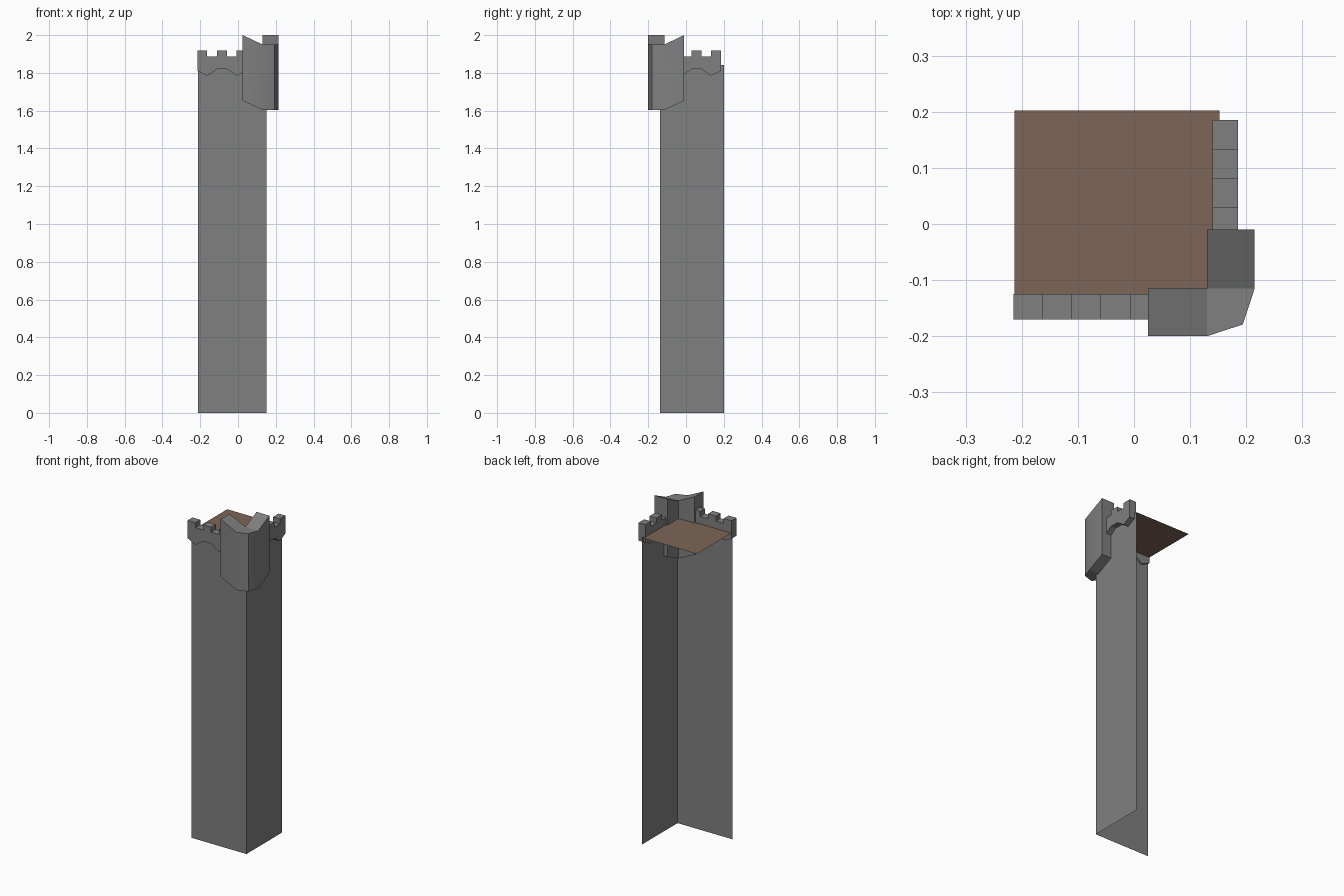
import bpy, bmesh, math

if "Cube" in bpy.data.objects:
    bpy.data.objects.remove(bpy.data.objects["Cube"])


def material(name, rgb):
    m = bpy.data.materials.new(name)
    m.diffuse_color = (*rgb, 1)
    m.use_nodes = True
    m.node_tree.nodes["Principled BSDF"].inputs["Base Color"].default_value = m.diffuse_color
    return m


STONE = material("grey_stone", (0.216, 0.216, 0.216))
FLOOR = material("brown_floor", (0.205, 0.130, 0.095))


def build(name, verts, faces, mat, fix_normals=True):
    bm = bmesh.new()
    vs = [bm.verts.new(v) for v in verts]
    for f in faces:
        bm.faces.new([vs[i] for i in dict.fromkeys(f)])
    if fix_normals:
        bmesh.ops.recalc_face_normals(bm, faces=bm.faces)
    me = bpy.data.meshes.new(name)
    bm.to_mesh(me)
    bm.free()
    me.materials.append(mat)
    ob = bpy.data.objects.new(name, me)
    bpy.context.collection.objects.link(ob)
    return ob


# Main extents of the tower corner
X0, X1, Y0, Y1, DECK = -0.213, 0.152, -0.137, 0.202, 1.843

# Two thin outer walls meeting at the corner (open at the back)
plan = [(X0, Y0), (X1, Y0), (X1, Y1)]
build("tower_walls", [(x, y, z) for z in (0, DECK) for x, y in plan],
      [(0, 1, 4, 3), (1, 2, 5, 4)], STONE, False)

# Wooden deck on top
build("deck", [(X0, Y0, DECK), (X1, Y0, DECK), (X1, Y1, DECK), (X0, Y1, DECK)],
      [(0, 1, 2, 3)], FLOOR, False)


# Battlements: columns with a scalloped underside, every other one raised
def battlement(name, place, depth):
    step = 0.052
    low = [1.81, 1.785, 1.82, 1.82, 1.785, 1.81]
    profile = [(i * step, z) for i, z in enumerate(low)]
    for i in reversed(range(5)):
        top = 1.918 if i % 2 == 0 else 1.888
        profile += [((i + 1) * step, top), (i * step, top)]
    n = len(profile)
    verts = [place(s, d, z) for d in depth for s, z in profile]
    faces = [tuple(range(n)), tuple(range(n, 2 * n))]
    faces += [(i, (i + 1) % n, n + (i + 1) % n, n + i) for i in range(n)]
    build(name, verts, faces, STONE)


battlement("front_battlement", lambda s, d, z: (-0.215 + s, d, z), (-0.17, -0.125))
battlement("right_battlement", lambda s, d, z: (d, 0.185 - s, z), (0.14, 0.185))

# Corner turret: L-shaped band with a chamfered corner, both ends swept upwards
outer = [(0.025, -0.2), (0.13, -0.2), (0.194, -0.179), (0.215, -0.115), (0.215, -0.01)]
inner = [(0.025, -0.115), (0.13, -0.115), (0.13, -0.01)]
ring = outer + inner
n = len(ring)
ends = {0, 4, 5, 7}
verts = [(x, y, z + (0.05 if i in ends else 0))
         for z in (1.603, 1.95) for i, (x, y) in enumerate(ring)]
inner_of = [5, 6, 6, 6, 7]
faces = []
for i in range(4):
    cap = (i, i + 1, inner_of[i + 1], inner_of[i])
    faces += [cap, tuple(k + n for k in cap)]
loop = [0, 1, 2, 3, 4, 7, 6, 5]
for a, b in zip(loop, loop[1:] + loop[:1]):
    faces.append((a, b, b + n, a + n))
turret = build("corner_turret", verts, faces, STONE)
bpy.ops.object.select_all(action='DESELECT')
turret.select_set(True)
bpy.context.view_layer.objects.active = turret
bpy.ops.object.shade_smooth_by_angle(angle=math.radians(22))
